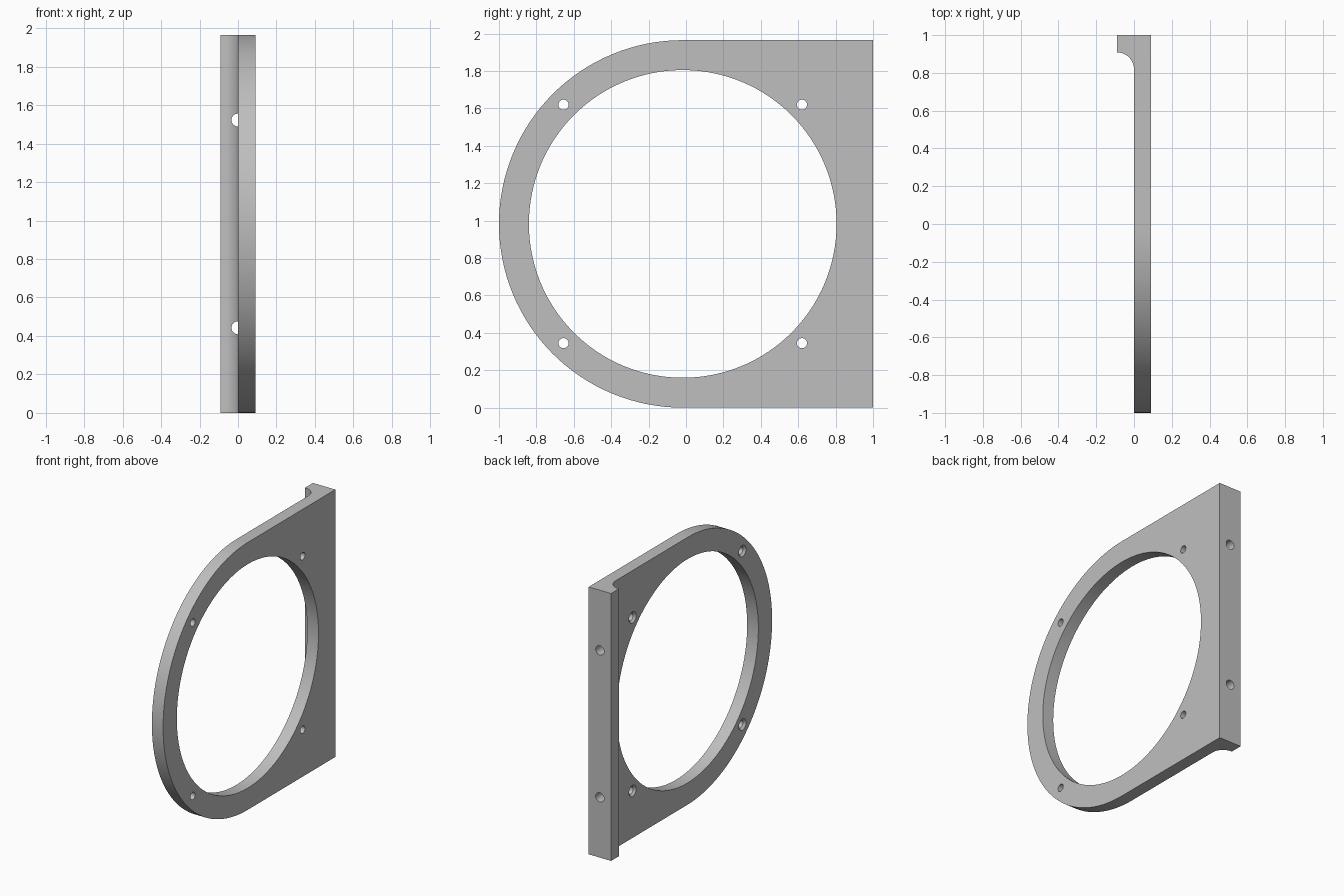
import bpy, bmesh, math
from mathutils import Matrix, Vector

if "Cube" in bpy.data.objects:
    bpy.data.objects.remove(bpy.data.objects["Cube"])

R = 0.9825           # outer radius, half the height
H = 2 * R
CY = R - 1           # ring centre along y
T = 0.091            # plate thickness and flange projection
BOLT = 0.6375        # mounting hole offset from the ring centre


def new_object(name, bm):
    bmesh.ops.recalc_face_normals(bm, faces=bm.faces)
    mesh = bpy.data.meshes.new(name)
    bm.to_mesh(mesh)
    bm.free()
    obj = bpy.data.objects.new(name, mesh)
    bpy.context.collection.objects.link(obj)
    return obj


def prism(name, points, direction):
    bm = bmesh.new()
    face = bm.faces.new([bm.verts.new(p) for p in points])
    out = bmesh.ops.extrude_face_region(bm, geom=[face])
    verts = [v for v in out["geom"] if isinstance(v, bmesh.types.BMVert)]
    bmesh.ops.translate(bm, verts=verts, vec=Vector(direction))
    return new_object(name, bm)


def round_cutter(name, centre, axis, depth, r1, r2, segments):
    turn = Vector((0, 0, 1)).rotation_difference(Vector(axis)).to_matrix().to_4x4()
    bm = bmesh.new()
    bmesh.ops.create_cone(bm, cap_ends=True, segments=segments, radius1=r1,
                          radius2=r2, depth=depth,
                          matrix=Matrix.Translation(centre) @ turn)
    return new_object(name, bm)


def combine(target, cutter, operation):
    mod = target.modifiers.new("cut", "BOOLEAN")
    mod.operation, mod.object, mod.solver = operation, cutter, "EXACT"
    bpy.context.view_layer.objects.active = target
    bpy.ops.object.modifier_apply(modifier=mod.name)
    bpy.data.objects.remove(cutter)


# Plan profile: thin plate with a filleted flange at the back
arc = [math.pi / 2 * (1 - i / 16) for i in range(17)]
fillet = [(-T + T * math.cos(a), 1 - 2 * T + T * math.sin(a)) for a in arc]
profile = [(T, -1.2), (T, 1), (-T, 1)] + fillet + [(0, -1.2)]
bracket = prism("ring_bracket", [(x, y, -0.1) for x, y in profile], (0, 0, H + 0.2))

# Trim the plate to a rounded front and straight back
half = [math.pi / 2 + math.pi * i / 64 for i in range(65)]
outline = [(CY + R * math.cos(a), R + R * math.sin(a)) for a in half]
outline += [(1.2, 0), (1.2, H)]
trim = prism("outline_trim", [(-0.3, y, z) for y, z in outline], (0.6, 0, 0))
combine(bracket, trim, "INTERSECT")

# Large central opening
opening = round_cutter("opening", (0, CY, R), (1, 0, 0), 0.6, 0.8225, 0.8225, 128)
combine(bracket, opening, "DIFFERENCE")

# Four countersunk mounting holes through the plate
for sy in (-1, 1):
    for sz in (-1, 1):
        y, z = CY + sy * BOLT, R + sz * BOLT
        hole = round_cutter("hole", (T / 2, y, z), (1, 0, 0), 0.3, 0.027, 0.027, 32)
        combine(bracket, hole, "DIFFERENCE")
        sink = round_cutter("sink", (0.005, y, z), (1, 0, 0), 0.03, 0.052, 0.022, 32)
        combine(bracket, sink, "DIFFERENCE")

# Two holes in the back of the flange
for sz in (-1, 1):
    hole = round_cutter("hole", (0, 1, R + sz * 0.54), (0, 1, 0), 0.38, 0.034, 0.034, 32)
    combine(bracket, hole, "DIFFERENCE")

# Plain grey material
grey = bpy.data.materials.new("light_grey")
grey.use_nodes = True
grey.diffuse_color = (0.52, 0.52, 0.52, 1)
grey.node_tree.nodes["Principled BSDF"].inputs["Base Color"].default_value = grey.diffuse_color
bracket.data.materials.clear()
bracket.data.materials.append(grey)

# Smooth curves with crisp edges and flat faces
bpy.ops.object.select_all(action="DESELECT")
bracket.select_set(True)
bpy.context.view_layer.objects.active = bracket
bpy.ops.object.shade_smooth_by_angle(angle=math.radians(30))
weighted = bracket.modifiers.new("weighted_normals", "WEIGHTED_NORMAL")
weighted.keep_sharp = True
